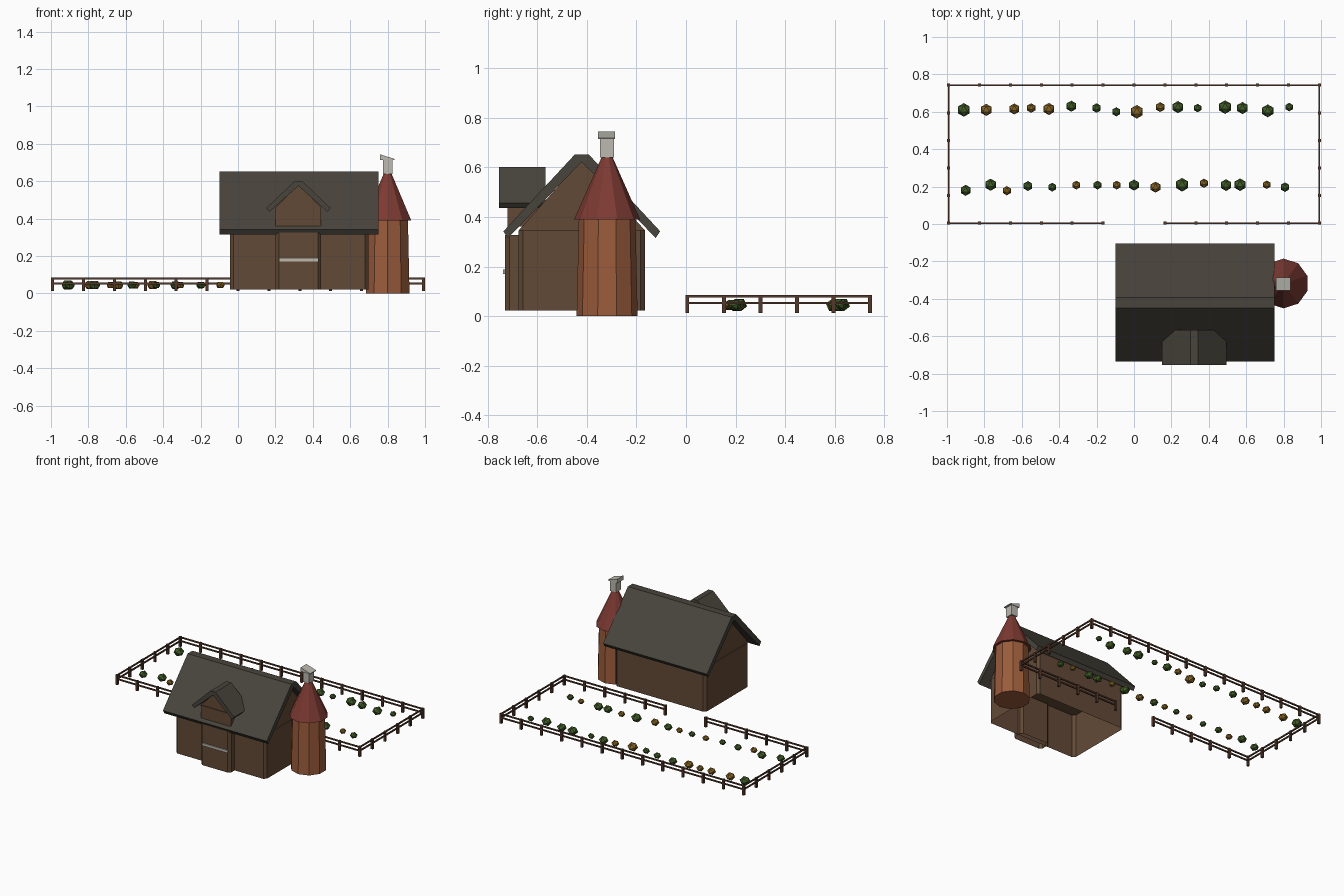
import bpy, bmesh, math
from mathutils import Vector, Matrix

if "Cube" in bpy.data.objects:
    bpy.data.objects.remove(bpy.data.objects["Cube"])


def colour(name, r, g, b):
    m = bpy.data.materials.new(name)
    lin = [((c / 255 + 0.055) / 1.055) ** 2.4 for c in (r, g, b)]
    m.diffuse_color = (*lin, 1)
    m.use_nodes = True
    m.node_tree.nodes["Principled BSDF"].inputs["Base Color"].default_value = m.diffuse_color
    return m


WALL = colour("brown wall", 98, 74, 54)
ROOF = colour("dark slate", 72, 68, 60)
SILO = colour("orange brown boards", 155, 92, 60)
CONE = colour("red roof", 125, 58, 50)
STONE = colour("pale grey", 188, 186, 176)
FENCE = colour("fence brown", 84, 57, 44)
GREEN = colour("leaf green", 66, 94, 40)
GOLD = colour("leaf gold", 136, 102, 38)


def finish(bm, name, mat):
    bmesh.ops.recalc_face_normals(bm, faces=bm.faces)
    me = bpy.data.meshes.new(name)
    bm.to_mesh(me)
    bm.free()
    me.materials.append(mat)
    ob = bpy.data.objects.new(name, me)
    bpy.context.collection.objects.link(ob)
    return ob


def prism(name, mat, profile, axis, lo, hi, open_start=False):
    """Extrude a 2D profile along an axis; the profile holds the other two coordinates in order."""
    bm = bmesh.new()
    rings = []
    for d in (lo, hi):
        ring = []
        for p in profile:
            co = list(p)
            co.insert("xyz".index(axis), d)
            ring.append(bm.verts.new(co))
        rings.append(ring)
    a, b = rings
    n = len(a)
    for i in range(n):
        bm.faces.new((a[i], a[(i + 1) % n], b[(i + 1) % n], b[i]))
    bm.faces.new(b)
    if not open_start:
        bm.faces.new(a)
    return finish(bm, name, mat)


def add_box(bm, x0, x1, y0, y1, z0, z1):
    m = Matrix.Translation(((x0 + x1) / 2, (y0 + y1) / 2, (z0 + z1) / 2))
    m = m @ Matrix.Diagonal((x1 - x0, y1 - y0, z1 - z0, 1))
    bmesh.ops.create_cube(bm, size=1, matrix=m)


def box(name, mat, *bounds):
    bm = bmesh.new()
    add_box(bm, *bounds)
    return finish(bm, name, mat)


def chamfered(x0, x1, y0, y1, c):
    return [(x0 + c, y0), (x1 - c, y0), (x1, y0 + c), (x1, y1 - c),
            (x1 - c, y1), (x0 + c, y1), (x0, y1 - c), (x0, y0 + c)]


def roof_profile(mid, cap, eave, under, top, eave_z, low_z, apex):
    """Gable roof section: flat ridge, two slopes, square-cut eaves, open underside."""
    right = [(cap, top), (eave, eave_z), (under, low_z)]
    pts = right + [(0, apex)] + [(-u, z) for u, z in reversed(right)]
    return [(mid + u, z) for u, z in pts]


# Barn body, gable ends and roof
YC = -0.42
prism("barn_walls", WALL, chamfered(-0.043, 0.698, -0.675, -0.165, 0.018), "z", 0.022, 0.345, True)
prism("barn_gables", WALL, [(YC - 0.255, 0.345), (YC + 0.255, 0.345), (YC, 0.63)], "x", -0.035, 0.69)
prism("barn_roof", ROOF, roof_profile(YC, 0.028, 0.316, 0.298, 0.652, 0.342, 0.315, 0.622), "x", -0.098, 0.75)

# Door bay with crossbar
prism("door_bay", WALL, chamfered(0.2, 0.445, -0.73, -0.64, 0.018), "z", 0.022, 0.327, True)
box("door_bar", STONE, 0.222, 0.431, -0.738, -0.729, 0.17, 0.188)

# Dormer
XD = 0.323
prism("dormer_wall", WALL, [(XD - 0.122, 0.362), (XD + 0.122, 0.362), (XD + 0.122, 0.46),
                            (XD, 0.58), (XD - 0.122, 0.46)], "y", -0.72, -0.57)
prism("dormer_sill", WALL, [(XD - 0.122, 0.447), (XD + 0.122, 0.447), (XD + 0.122, 0.458),
                            (XD - 0.122, 0.458)], "y", -0.726, -0.7)
prism("dormer_roof", ROOF, roof_profile(XD, 0.02, 0.172, 0.155, 0.602, 0.457, 0.437, 0.575), "y", -0.753, -0.567)


# Ten-sided tower with a cone roof and a capped flue
def frustum(name, mat, r0, r1, z0, z1):
    bm = bmesh.new()
    m = Matrix.Translation((0.8, -0.318, (z0 + z1) / 2)) @ Matrix.Rotation(math.radians(18), 4, "Z")
    # vertices sit on the y axis, so flat sides face along x
    m = m @ Matrix.Rotation(math.radians(0), 4, "Z")
    bmesh.ops.create_cone(bm, cap_ends=True, segments=10, radius1=r0, radius2=r1, depth=z1 - z0, matrix=m)
    target = min((math.atan2(v.co.y + 0.318, v.co.x - 0.8) % math.radians(36)) for v in bm.verts)
    bmesh.ops.rotate(bm, verts=bm.verts, cent=(0.8, -0.318, 0),
                     matrix=Matrix.Rotation(math.radians(18) - target, 3, "Z"))
    return finish(bm, name, mat)


frustum("tower", SILO, 0.123, 0.114, 0.0, 0.4)
frustum("tower_roof", CONE, 0.133, 0.018, 0.39, 0.65)
box("flue", STONE, 0.775, 0.825, -0.347, -0.29, 0.64, 0.716)
prism("flue_cap", STONE, [(0.76, 0.714), (0.838, 0.714), (0.838, 0.719), (0.76, 0.744)], "y", -0.355, -0.287)

# Fence with a gap for the gate
bm = bmesh.new()
E, Y0, Y1, H = 0.991, 0.005, 0.742, 0.008
xs = [-E + i * E / 6 for i in range(13)]
ys = [Y0 + i * (Y1 - Y0) / 5 for i in range(6)]
posts = [(x, Y1) for x in xs] + [(x, Y0) for x in xs if abs(x) > 0.1]
posts += [(s * E, y) for s in (-1, 1) for y in ys[1:-1]]
for x, y in posts:
    add_box(bm, x - H, x + H, y - H, y + H, 0.012, 0.086)
for z in (0.053, 0.08):
    for x0, x1, y0, y1 in ((-E, E, Y1, Y1), (-E, -E / 6, Y0, Y0), (E / 6, E, Y0, Y0),
                           (-E, -E, Y0, Y1), (E, E, Y0, Y1)):
        add_box(bm, x0 - 0.004, x1 + 0.004, y0 - 0.004, y1 + 0.004, z - 0.005, z + 0.005)
finish(bm, "fence", FENCE)

# Two crop rows: (x, y, radius) for each plant; colour letters follow the same order
back_row = [(-.91, .61, .037), (-.79, .61, .033), (-.64, .615, .03), (-.55, .62, .026), (-.455, .615, .033),
            (-.335, .63, .03), (-.2, .62, .026), (-.095, .6, .025), (.015, .6, .037), (.14, .625, .027),
            (.235, .625, .033), (.34, .62, .023), (.487, .625, .037), (.58, .62, .033), (.715, .605, .035),
            (.83, .625, .023)]
front_row = [(-.9, .18, .03), (-.767, .21, .033), (-.68, .178, .025), (-.567, .203, .027), (-.437, .197, .024),
             (-.308, .208, .024), (-.195, .208, .024), (-.093, .208, .024), (0, .208, .03), (.115, .197, .03),
             (.257, .21, .037), (.374, .218, .025), (.492, .208, .032), (.567, .21, .034), (.71, .21, .023),
             (.807, .197, .026)]


def plant(name, mat, x, y, r):
    bm = bmesh.new()
    bmesh.ops.create_icosphere(bm, subdivisions=1, radius=r)
    # turn one face upward, then point a corner of that face along y
    top = max(bm.faces, key=lambda f: f.calc_center_median().z)
    q = top.calc_center_median().rotation_difference(Vector((0, 0, 1)))
    bmesh.ops.rotate(bm, verts=bm.verts, cent=(0, 0, 0), matrix=q.to_matrix())
    c = top.verts[0].co
    turn = Matrix.Rotation(math.pi / 2 - math.atan2(c.y, c.x), 3, "Z")
    bmesh.ops.rotate(bm, verts=bm.verts, cent=(0, 0, 0), matrix=turn)
    bmesh.ops.scale(bm, verts=bm.verts, vec=(1, 1, 0.85))
    bmesh.ops.translate(bm, verts=bm.verts, vec=(x, y, 0.045))
    finish(bm, name, mat)


for row, letters, label in ((back_row, "gooooggg" "ooggggg" "g", "back"), (front_row, "ggogg" "ogogogoggog", "front")):
    for i, (spot, letter) in enumerate(zip(row, letters)):
        plant(f"{label}_plant_{i + 1}", GREEN if letter == "g" else GOLD, *spot)
